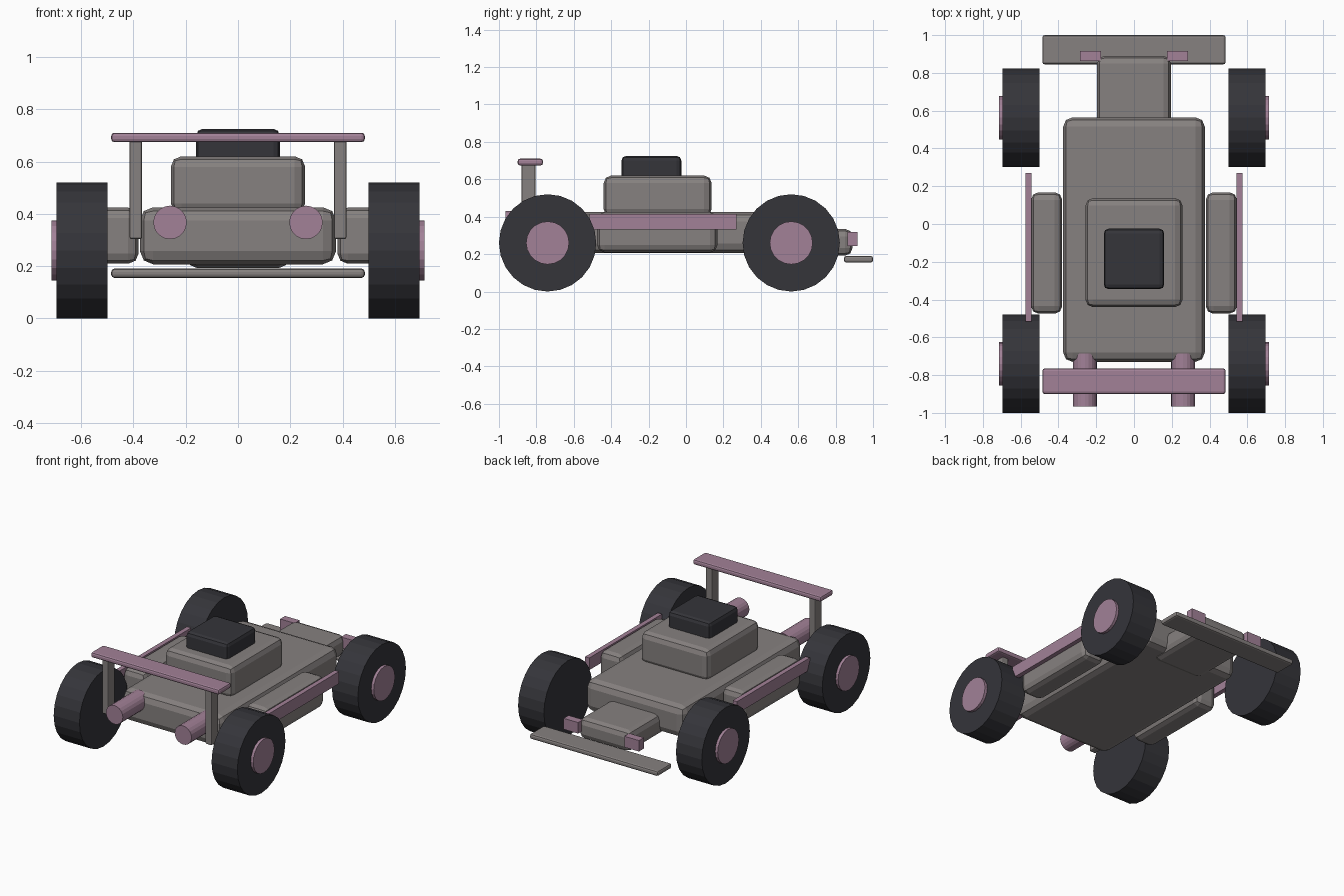
import bpy
from math import pi

if "Cube" in bpy.data.objects:
    bpy.data.objects.remove(bpy.data.objects["Cube"])


def material(name, rgb):
    m = bpy.data.materials.new(name)
    m.diffuse_color = (*rgb, 1)
    m.use_nodes = True
    m.node_tree.nodes["Principled BSDF"].inputs["Base Color"].default_value = m.diffuse_color
    return m


GREY = material("warm_grey", (0.24, 0.22, 0.215))
MAUVE = material("mauve", (0.36, 0.22, 0.31))
DARK = material("dark", (0.035, 0.035, 0.042))


def box(name, x, y, z, mat, bevel=0.0, segments=2):
    """Box from (min, max) ranges with an optional rounded edge."""
    ranges = (x, y, z)
    bpy.ops.mesh.primitive_cube_add(size=1, location=[(a + b) / 2 for a, b in ranges])
    o = bpy.context.object
    o.name = name
    o.scale = [b - a for a, b in ranges]
    bpy.ops.object.transform_apply(location=False, rotation=False, scale=True)
    o.data.materials.append(mat)
    if bevel:
        mod = o.modifiers.new("bevel", 'BEVEL')
        mod.width = bevel
        mod.segments = segments
    return o


def cylinder(name, radius, depth, loc, rot, mat, sides=24):
    bpy.ops.mesh.primitive_cylinder_add(vertices=sides, radius=radius, depth=depth,
                                        location=loc, rotation=rot)
    o = bpy.context.object
    o.name = name
    o.data.materials.append(mat)
    return o


def side_box(name, s, x, y, z, mat, bevel=0.0):
    """Box given on the +x side, placed on side s."""
    return box(name, sorted((s * x[0], s * x[1])), y, z, mat, bevel)


# Central body, nose, cockpit and roof block
box("main_body", (-0.375, 0.375), (-0.73, 0.565), (0.207, 0.425), GREY, 0.05)
box("nose", (-0.195, 0.195), (0.41, 0.89), (0.192, 0.335), GREY, 0.04)
box("cockpit", (-0.257, 0.257), (-0.44, 0.137), (0.40, 0.62), GREY, 0.04)
box("roof_block", (-0.16, 0.16), (-0.345, -0.025), (0.56, 0.725), DARK, 0.025)

# Wing blade and low bumper blade
box("wing_blade", (-0.485, 0.485), (-0.90, -0.765), (0.674, 0.71), MAUVE, 0.012)
box("bumper_blade", (-0.485, 0.485), (0.845, 1.0), (0.155, 0.19), GREY, 0.012)

for s, side in ((-1, "left"), (1, "right")):
    # Side pods, trim strips, wing struts and lamps
    side_box(f"side_pod_{side}", s, (0.38, 0.545), (-0.475, 0.168), (0.209, 0.424), GREY, 0.04)
    side_box(f"side_strip_{side}", s, (0.543, 0.575), (-0.517, 0.27), (0.332, 0.415), MAUVE)
    side_box(f"wing_strut_{side}", s, (0.367, 0.415), (-0.88, -0.805), (0.303, 0.685), GREY, 0.008)
    side_box(f"lamp_{side}", s, (0.175, 0.285), (0.863, 0.916), (0.243, 0.318), MAUVE)
    # Exhaust pipes
    cylinder(f"exhaust_{side}", 0.064, 0.28, (s * 0.26, -0.825, 0.367), (pi / 2, 0, 0), MAUVE, 20)
    # Wheels and outer hubs
    for y, end in ((-0.74, "front"), (0.5625, "back")):
        cylinder(f"wheel_{end}_{side}", 0.26, 0.195, (s * 0.5975, y, 0.26), (0, pi / 2, 0), DARK)
        cylinder(f"hub_{end}_{side}", 0.115, 0.06, (s * 0.684, y, 0.26), (0, pi / 2, 0), MAUVE, 20)
